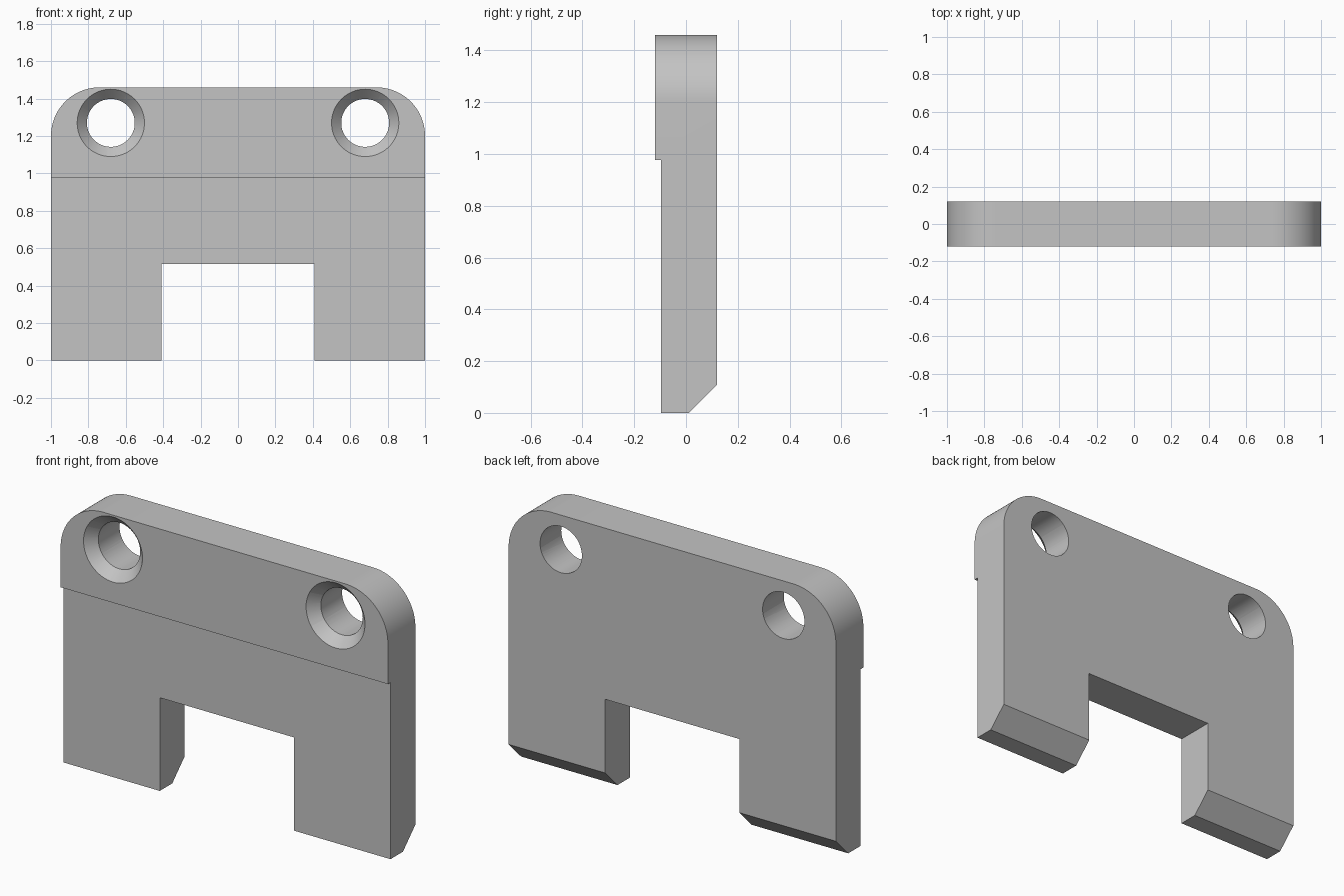
import bpy
import bmesh
from math import cos, sin, pi, radians
from mathutils import Matrix, Vector

cube = bpy.data.objects.get("Cube")
if cube:
    bpy.data.objects.remove(cube, do_unlink=True)

FRONT, BACK = -0.12, 0.12      # thickness of the upper lip
TOP, CORNER = 1.46, 0.26       # plate height and corner radius
HOLE_X, HOLE_Z = 0.68, 1.27    # screw hole centre
BORE, SINK, SINK_DEPTH = 0.128, 0.18, 0.055

grey = bpy.data.materials.new("plain grey")
grey.use_nodes = True
colour = (0.55, 0.55, 0.55, 1)
grey.diffuse_color = colour
grey.node_tree.nodes["Principled BSDF"].inputs["Base Color"].default_value = colour


def make_object(name, bm):
    bmesh.ops.recalc_face_normals(bm, faces=bm.faces)
    mesh = bpy.data.meshes.new(name)
    bm.to_mesh(mesh)
    bm.free()
    mesh.materials.append(grey)
    obj = bpy.data.objects.new(name, mesh)
    bpy.context.collection.objects.link(obj)
    return obj


def prism(name, points, offset):
    """Extrude a flat outline along an offset."""
    bm = bmesh.new()
    face = bm.faces.new([bm.verts.new(p) for p in points])
    new = bmesh.ops.extrude_face_region(bm, geom=[face])["geom"]
    bmesh.ops.translate(bm, vec=offset, verts=[v for v in new if isinstance(v, bmesh.types.BMVert)])
    return make_object(name, bm)


def rod(name, start, end, r1, r2, sides):
    """Cylinder or cone between two points."""
    a, b = Vector(start), Vector(end)
    turn = (b - a).to_track_quat("Z", "Y").to_matrix().to_4x4()
    bm = bmesh.new()
    bmesh.ops.create_cone(bm, cap_ends=True, segments=sides, radius1=r1, radius2=r2,
                          depth=(b - a).length, matrix=Matrix.Translation((a + b) / 2) @ turn)
    return make_object(name, bm)


# Plate outline: right half from the notch to the top, then mirrored
half = [(0.41, 0.515), (0.41, 0), (1, 0)]
steps = 24
for i in range(steps + 1):
    a = i / steps * pi / 2
    half.append((1 - CORNER + CORNER * cos(a), TOP - CORNER + CORNER * sin(a)))
outline = half + [(-x, z) for x, z in reversed(half)]
plate = prism("mounting_plate", [(x, FRONT, z) for x, z in outline], (0, BACK - FRONT, 0))

# Recessed lower front and bevelled feet
cutters = [
    prism("step_cutter", [(-2, y, z) for y, z in ((-1, -1), (-0.097, -1), (-0.097, 0.976), (-1, 0.976))], (4, 0, 0)),
    prism("foot_bevel_cutter", [(-2, y, z) for y, z in ((-0.088, -0.1), (0.212, 0.2), (0.212, -0.1))], (4, 0, 0)),
]

# Countersunk screw holes with a fine drain groove on the back
taper = (SINK - BORE) / SINK_DEPTH
for s in (-1, 1):
    x = s * HOLE_X
    cutters.append(rod("bore_cutter", (x, -0.3, HOLE_Z), (x, 0.3, HOLE_Z), BORE, BORE, 64))
    cutters.append(rod("sink_cutter", (x, FRONT - 0.02, HOLE_Z), (x, FRONT + 0.09, HOLE_Z),
                       SINK + 0.02 * taper, SINK - 0.09 * taper, 64))
    run = Vector((s * cos(radians(30)), 0, -sin(radians(30))))
    centre = Vector((x, BACK - 0.008, HOLE_Z))
    cutters.append(rod("groove_cutter", centre + run * 0.06, centre + run * 0.5, 0.008, 0.008, 12))

bpy.context.view_layer.objects.active = plate
plate.select_set(True)
for cutter in cutters:
    cutter.hide_render = True
    mod = plate.modifiers.new(cutter.name, "BOOLEAN")
    mod.operation = "DIFFERENCE"
    mod.solver = "EXACT"
    mod.object = cutter
    bpy.ops.object.modifier_apply(modifier=mod.name)
    bpy.data.objects.remove(cutter, do_unlink=True)

bpy.ops.object.shade_smooth_by_angle(angle=radians(20))
